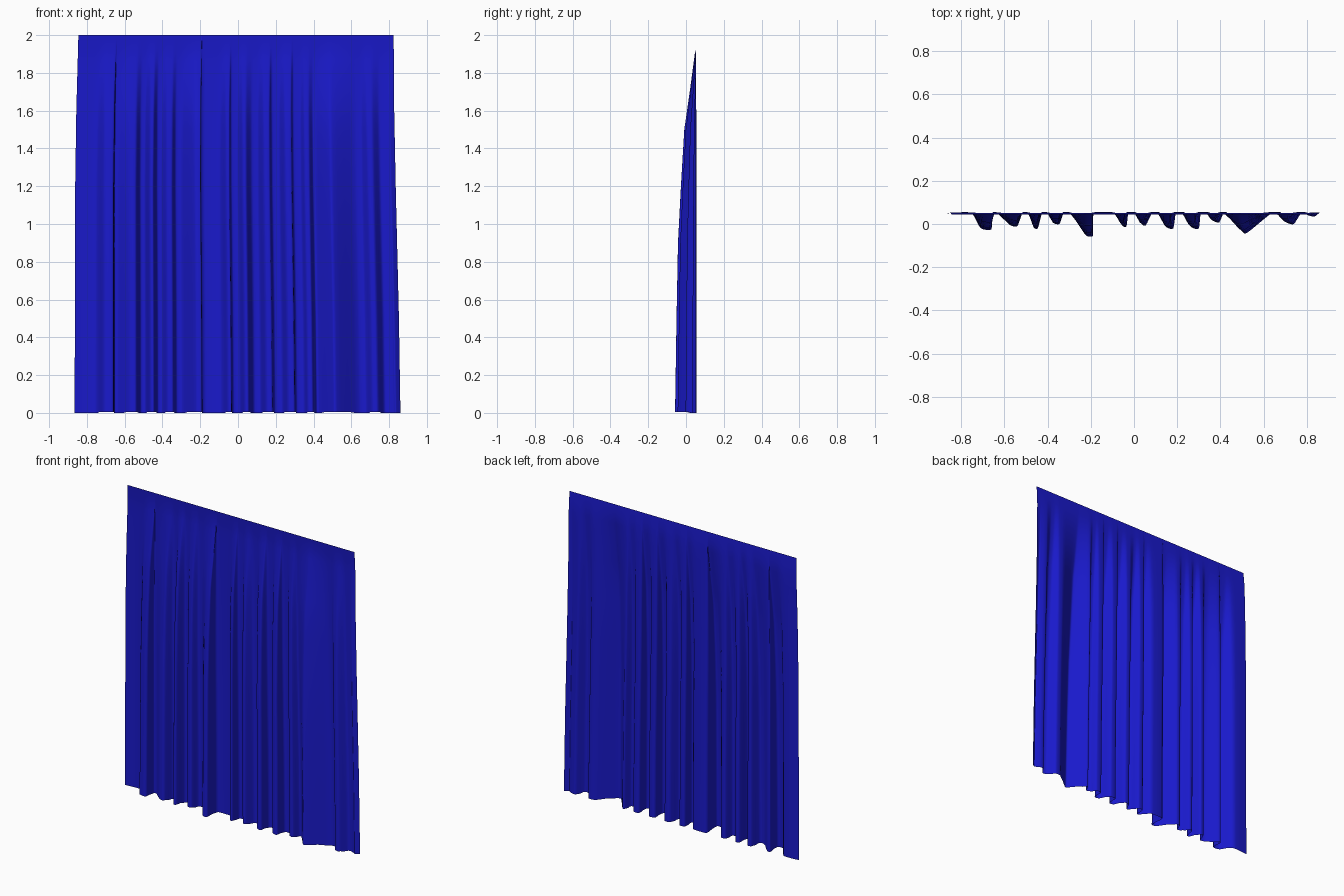
import bpy, bmesh
from mathutils import Vector

if "Cube" in bpy.data.objects:
    bpy.data.objects.remove(bpy.data.objects["Cube"])

BACK = 0.053
# pleats: left root, tip left, tip right, right root, tip y
PLEATS = [
    (-0.755, -0.71, -0.66, -0.655, -0.025), (-0.635, -0.575, -0.54, -0.515, -0.010),
    (-0.490, -0.465, -0.445, -0.425, -0.020), (-0.400, -0.375, -0.345, -0.325, 0.000),
    (-0.295, -0.225, -0.190, -0.185, -0.056), (-0.090, -0.055, -0.035, -0.025, -0.012),
    (0.010, 0.035, 0.055, 0.085, -0.006), (0.120, 0.150, 0.182, 0.195, -0.020),
    (0.235, 0.265, 0.300, 0.310, -0.020), (0.350, 0.370, 0.395, 0.415, 0.008),
    (0.430, 0.500, 0.525, 0.640, -0.040), (0.680, 0.710, 0.740, 0.775, 0.000),
    (0.800, 0.825, 0.835, 0.860, 0.034),
]


def ramp(table, t):
    """Piecewise-linear lookup."""
    for (a, va), (b, vb) in zip(table, table[1:]):
        if t <= b:
            return va + (vb - va) * (t - a) / (b - a)
    return table[-1][1]


def spline(pts, n):
    """Catmull-Rom resampling of the hem line."""
    p = [pts[0]] + pts + [pts[-1]]
    out = [pts[0]]
    for a, b, c, d in zip(p, p[1:], p[2:], p[3:]):
        for k in range(1, n + 1):
            t = k / n
            m0, m1 = (c - a) * 0.3, (d - b) * 0.3
            h = 2 * t**3 - 3 * t**2
            q = (h + 1) * b + (t**3 - 2 * t**2 + t) * m0 - h * c + (t**3 - t**2) * m1
            out.append(Vector((q.x, min(max(q.y, -0.058), 0.056))))
    return out


# Hem profile
pts = [Vector((-0.865, 0.049))]
for l, a, b, r, y in PLEATS:
    pts += [Vector((l, BACK)), Vector((a, y + 0.006)), Vector((b, y)), Vector((r, BACK))]
hem = spline(pts, 4)

# Depth of the pleats and edge positions by height
DEPTH = [(0, 1), (0.5, 0.93), (0.9, 0.86), (1.2, 0.72), (1.5, 0.56), (1.7, 0.30),
         (1.9, 0.06), (1.93, 0.0), (2, 0)]
LEFT = [(0, -0.865), (1.2, -0.862), (1.6, -0.856), (2, -0.845)]
RIGHT = [(0, 0.860), (0.5, 0.852), (1.2, 0.835), (1.6, 0.827), (2, 0.824)]
BASE = [(0, BACK), (1.9, BACK), (2, 0.045)]
heights = [0, 0.25, 0.5, 0.7, 0.9, 1.05, 1.2, 1.35, 1.5, 1.6, 1.7, 1.8, 1.87, 1.93, 2]

# Curtain cloth sheet
bm = bmesh.new()
rows = []
for z in heights:
    l, r, d, base = ramp(LEFT, z), ramp(RIGHT, z), ramp(DEPTH, z), ramp(BASE, z)
    row = []
    for p in hem:
        u = (p.x + 0.865) / 1.725
        lift = 0.006 * (p.y < 0.02) if z == 0 else 0
        row.append(bm.verts.new((l + (r - l) * u, base + (p.y - BACK) * d, z + lift)))
    rows.append(row)
for lo, hi in zip(rows, rows[1:]):
    for i in range(len(lo) - 1):
        bm.faces.new((lo[i], lo[i + 1], hi[i + 1], hi[i]))
for f in bm.faces:
    f.smooth = True
me = bpy.data.meshes.new("curtain")
bm.to_mesh(me)
bm.free()
curtain = bpy.data.objects.new("curtain", me)
bpy.context.collection.objects.link(curtain)

mat = bpy.data.materials.new("blue_cloth")
mat.diffuse_color = (0.01, 0.01, 0.6, 1)
mat.use_nodes = True
mat.node_tree.nodes["Principled BSDF"].inputs["Base Color"].default_value = mat.diffuse_color
me.materials.append(mat)
